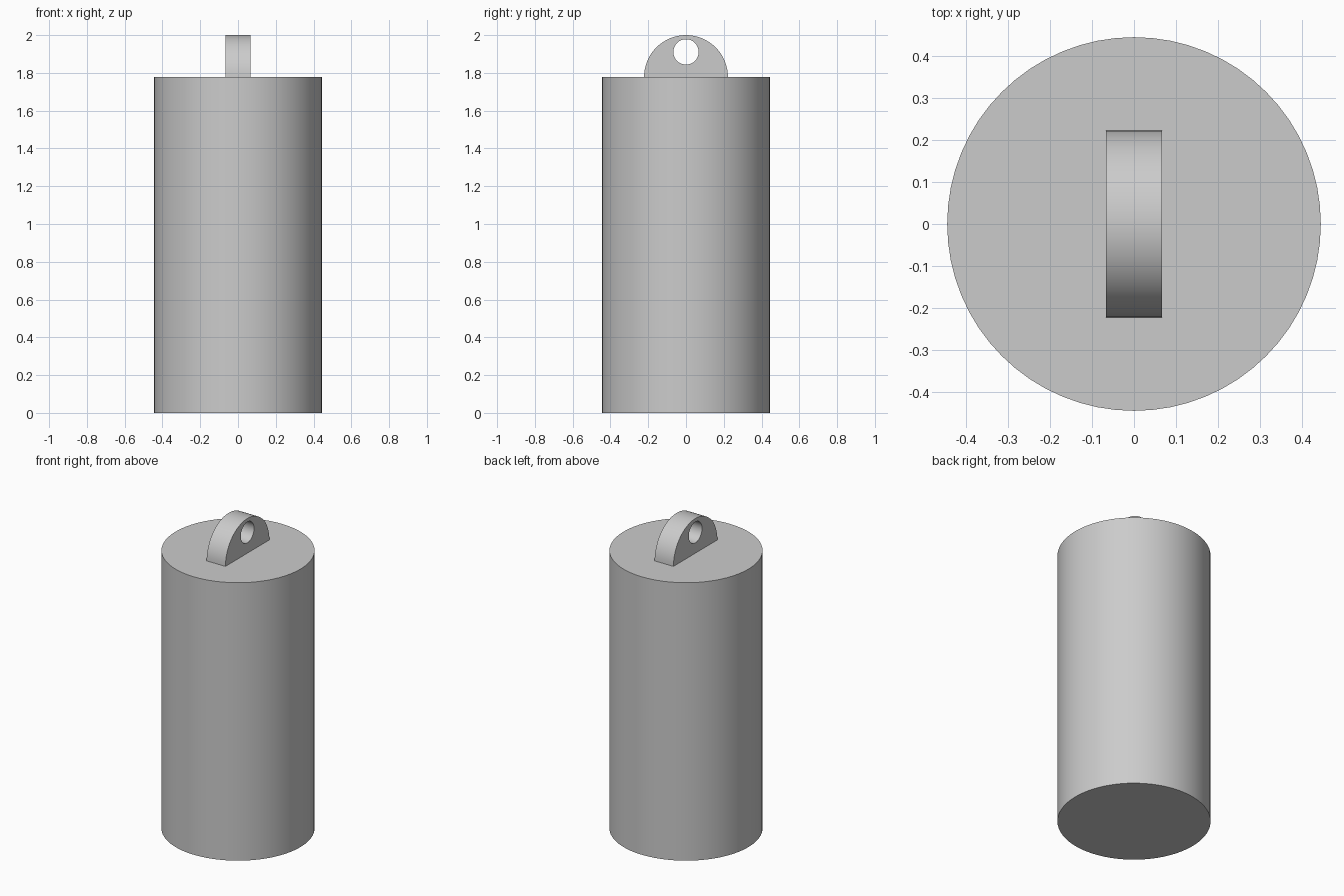
import bpy
import bmesh
from math import cos, sin, pi, radians
from mathutils import Vector

if "Cube" in bpy.data.objects:
    bpy.data.objects.remove(bpy.data.objects["Cube"])

BODY_R, BODY_H = 0.444, 1.778
LUG_R, LUG_W = 0.222, 0.133
HOLE_R, HOLE_Z = 0.067, 1.911

grey = bpy.data.materials.new("plain grey")
grey.use_nodes = True
colour = (0.6, 0.6, 0.6, 1)
grey.diffuse_color = colour
grey.node_tree.nodes["Principled BSDF"].inputs["Base Color"].default_value = colour


def finish(obj):
    obj.data.materials.append(grey)
    bpy.ops.object.select_all(action="DESELECT")
    obj.select_set(True)
    bpy.context.view_layer.objects.active = obj
    bpy.ops.object.shade_smooth_by_angle(angle=radians(30))


# Cylindrical body
bpy.ops.mesh.primitive_cylinder_add(vertices=64, radius=BODY_R, depth=BODY_H,
                                    location=(0, 0, BODY_H / 2))
body = bpy.context.object
body.name = "weight_body"
finish(body)

# Half-round hanging lug with a round hole
bm = bmesh.new()


def arc(radius, z, count, step):
    return [bm.verts.new((-LUG_W / 2, radius * cos(i * step), z + radius * sin(i * step)))
            for i in range(count)]


def closed_loop(verts):
    return [bm.edges.new((verts[i - 1], verts[i])) for i in range(len(verts))]


edges = closed_loop(arc(LUG_R, BODY_H, 33, pi / 32))
edges += closed_loop(arc(HOLE_R, HOLE_Z, 32, pi / 16))
bmesh.ops.triangle_fill(bm, edges=edges, use_beauty=True, normal=Vector((-1, 0, 0)))
side = bmesh.ops.extrude_face_region(bm, geom=bm.faces[:], use_keep_orig=True)
bmesh.ops.translate(bm, vec=(LUG_W, 0, 0),
                    verts=[g for g in side["geom"] if isinstance(g, bmesh.types.BMVert)])
bmesh.ops.recalc_face_normals(bm, faces=bm.faces[:])
mesh = bpy.data.meshes.new("hanging_lug")
bm.to_mesh(mesh)
bm.free()
lug = bpy.data.objects.new("hanging_lug", mesh)
bpy.context.collection.objects.link(lug)
finish(lug)
